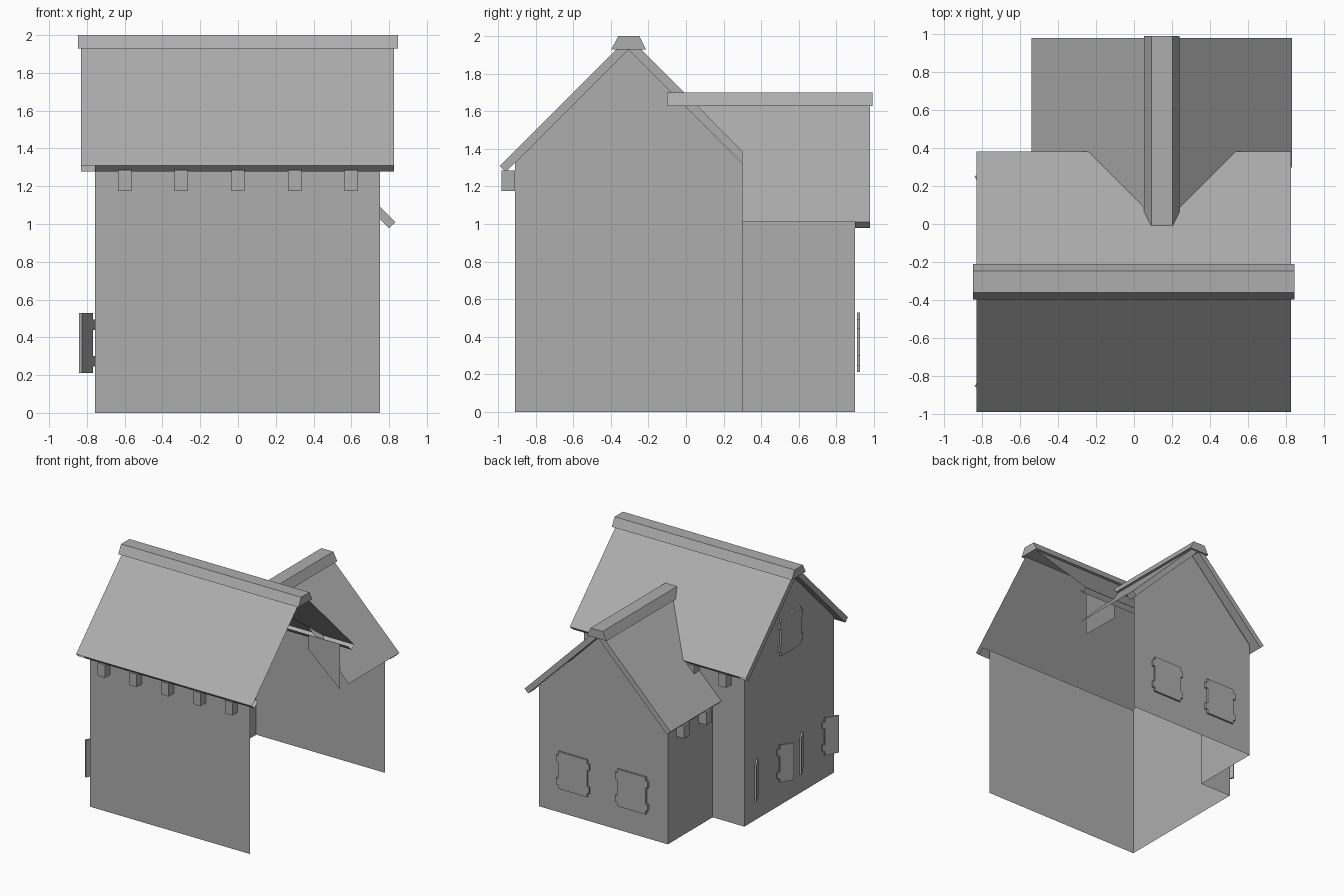
import bpy, bmesh
from mathutils import Vector

if "Cube" in bpy.data.objects:
    bpy.data.objects.remove(bpy.data.objects["Cube"])

RY, RX = -0.305, 0.147      # ridge positions: main house (y), rear wing (x)
HALF, EAVE = 0.606, 0.687   # half widths of walls and roof
F, B, L, R, T = -0.911, 0.297, -0.757, 0.753, 1.325   # main wall limits
WB, WL = 0.9, RX - HALF                               # wing rear and left walls

grey = bpy.data.materials.new("grey")
grey.diffuse_color = (0.42, 0.42, 0.42, 1)
grey.use_nodes = True
grey.node_tree.nodes["Principled BSDF"].inputs["Base Color"].default_value = grey.diffuse_color


def mesh(name, verts, faces):
    me = bpy.data.meshes.new(name)
    me.from_pydata([tuple(v) for v in verts], [], faces)
    me.materials.append(grey)
    ob = bpy.data.objects.new(name, me)
    bpy.context.collection.objects.link(ob)
    return ob


def sheets(name, polys, inside):
    """Single sided panels, all facing away from an inner point."""
    verts, faces = [], []
    for p in polys:
        p = [Vector(v) for v in p]
        normal = (p[1] - p[0]).cross(p[2] - p[1])
        if normal.dot(p[0] - Vector(inside)) < 0:
            p.reverse()
        faces.append(list(range(len(verts), len(verts) + len(p))))
        verts += p
    return mesh(name, verts, faces)


def prism(name, bottom, top):
    """Solid joining two matching outlines."""
    n = len(bottom)
    faces = [list(range(n))[::-1], list(range(n, 2 * n))]
    faces += [[i, (i + 1) % n, n + (i + 1) % n, n + i] for i in range(n)]
    ob = mesh(name, list(bottom) + list(top), faces)
    bm = bmesh.new()
    bm.from_mesh(ob.data)
    bmesh.ops.recalc_face_normals(bm, faces=bm.faces)
    bm.to_mesh(ob.data)
    bm.free()
    return ob


def box(name, a, b):
    ring = [(a[0], a[1]), (b[0], a[1]), (b[0], b[1]), (a[0], b[1])]
    return prism(name, [(x, y, a[2]) for x, y in ring], [(x, y, b[2]) for x, y in ring])


# Main walls: front, left gable, rear left, and the rear panel over the wing (right side is open)
sheets("main_walls", [
    [(L, F, 0), (R, F, 0), (R, F, T), (L, F, T)],
    [(L, B, 0), (L, F, 0), (L, F, T), (L, RY, 1.93), (L, B, T)],
    [(WL, B, 0), (L, B, 0), (L, B, T), (-0.16, B, T), (WL, B, 1.02)],
    [(R, B, 0.94), (0.455, B, 1.2), (0.455, B, T), (R, B, T)],
], (0.1, 0.1, 0.5))

# Wing walls: left side and rear gable
sheets("wing_walls", [
    [(WL, WB, 0), (WL, B, 0), (WL, B, 1.02), (WL, WB, 1.02)],
    [(R, WB, 0), (WL, WB, 0), (WL, WB, 1.02), (RX, WB, 1.63), (R, WB, 1.02)],
], (0.1, 0.1, 0.5))


def roof_side(name, at, peak, plan, cap, wall, eave):
    """Roof slope with boxed overhangs; at(a, u, z): a along ridge, u from ridge."""
    low, ue = peak - 0.066, EAVE - 0.034
    e0, e1 = eave
    sheets(name, [
        [at(a, u, peak - u) for a, u in plan],
        [at(cap, 0, peak), at(cap, EAVE, peak - EAVE), at(cap, ue, low - ue), at(cap, 0, low)],
        [at(cap, 0, low), at(cap, ue, low - ue), at(wall, ue, low - ue), at(wall, 0, low)],
        [at(e0, EAVE, peak - EAVE), at(e1, EAVE, peak - EAVE), at(e1, ue, low - ue), at(e0, ue, low - ue)],
        [at(e0, ue, low - ue), at(e1, ue, low - ue), at(e1, HALF, low - HALF), at(e0, HALF, low - HALF)],
    ], at((cap + wall) / 2, 0.3, peak - 0.333))


# Main roof, closed at the left end
X0, X1 = -0.83, 0.827
full = [(X0, 0), (X1, 0), (X1, EAVE), (X0, EAVE)]
for s, tag in ((-1, "front"), (1, "back")):
    roof_side("main_roof_" + tag, lambda a, u, z: (a, RY + s * u, z),
              1.996, full, X0, L, (L, X1))

# Wing roof, trimmed along the valley; the right eave is only boxed at the rear
valley = [(-0.01, 0), (B, 0.308), (B, EAVE), (0.98, EAVE), (0.98, 0)]
for s, tag, e in ((-1, "left", B), (1, "right", WB)):
    roof_side("wing_roof_" + tag, lambda a, u, z: (RX + s * u, a, z),
              1.697, valley, 0.98, WB, (e, 0.98 if s > 0 else WB))

# Ridge caps
cap = [(-0.093, -0.072), (0.093, -0.072), (0.056, 0), (-0.056, 0)]
prism("main_ridge_cap", [(-0.848, RY + u, 2 + z) for u, z in cap],
      [(0.847, RY + u, 2 + z) for u, z in cap])
prism("wing_ridge_cap", [(RX + u, -0.1, 1.7 + z) for u, z in cap],
      [(RX + u, 0.992, 1.7 + z) for u, z in cap])

# Rafter tails under the eaves
for i in range(5):
    x = -0.6 + 0.3 * i
    box("front_rafter", (x - 0.035, -0.983, 1.175), (x + 0.035, F, 1.285))
for x in (-0.6, -0.3):
    box("back_rafter", (x - 0.035, B, 1.175), (x + 0.035, 0.37, 1.285))
for y in (0.45, 0.75):
    box("wing_rafter", (WL - 0.073, y - 0.035, 0.875), (WL, y + 0.035, 0.985))

# Shutter outlines with hinge tabs, in (across, up)
tabs = [(0.135, -0.158), (0.135, -0.125), (0.155, -0.125), (0.155, -0.07), (0.135, -0.07),
        (0.135, 0.07), (0.155, 0.07), (0.155, 0.125), (0.135, 0.125), (0.135, 0.158)]
closed = tabs + [(-u, z) for u, z in reversed(tabs)]
leaf = [(0.155 - u, z) for u, z in tabs] + [(0.142, 0.158), (0.142, -0.158)]


def shutter(name, outline, origin, across, out):
    o, a, n = Vector(origin), Vector(across).normalized(), Vector(out).normalized() * 0.016
    pts = [o + a * u + Vector((0, 0, z)) for u, z in outline]
    return prism(name, pts, [p + n for p in pts])


# Closed shutters on the rear gable and high on the left gable
for x in (0.42, -0.133):
    shutter("wing_shutter", closed, (x, WB + 0.01, 0.37), (1, 0, 0), (0, 1, 0))
shutter("gable_shutter", closed, (L - 0.006, RY, 1.437), (0, 1, 0), (-1, 0, 0))

# Open shutter leaves on the left wall
for cy in (-0.605, 0.0):
    for s in (-1, 1):
        shutter("open_shutter", leaf, (L - 0.001, cy + s * 0.135, 0.37),
                (-0.07, s * 0.127, 0), (-0.127, -s * 0.07, 0))
